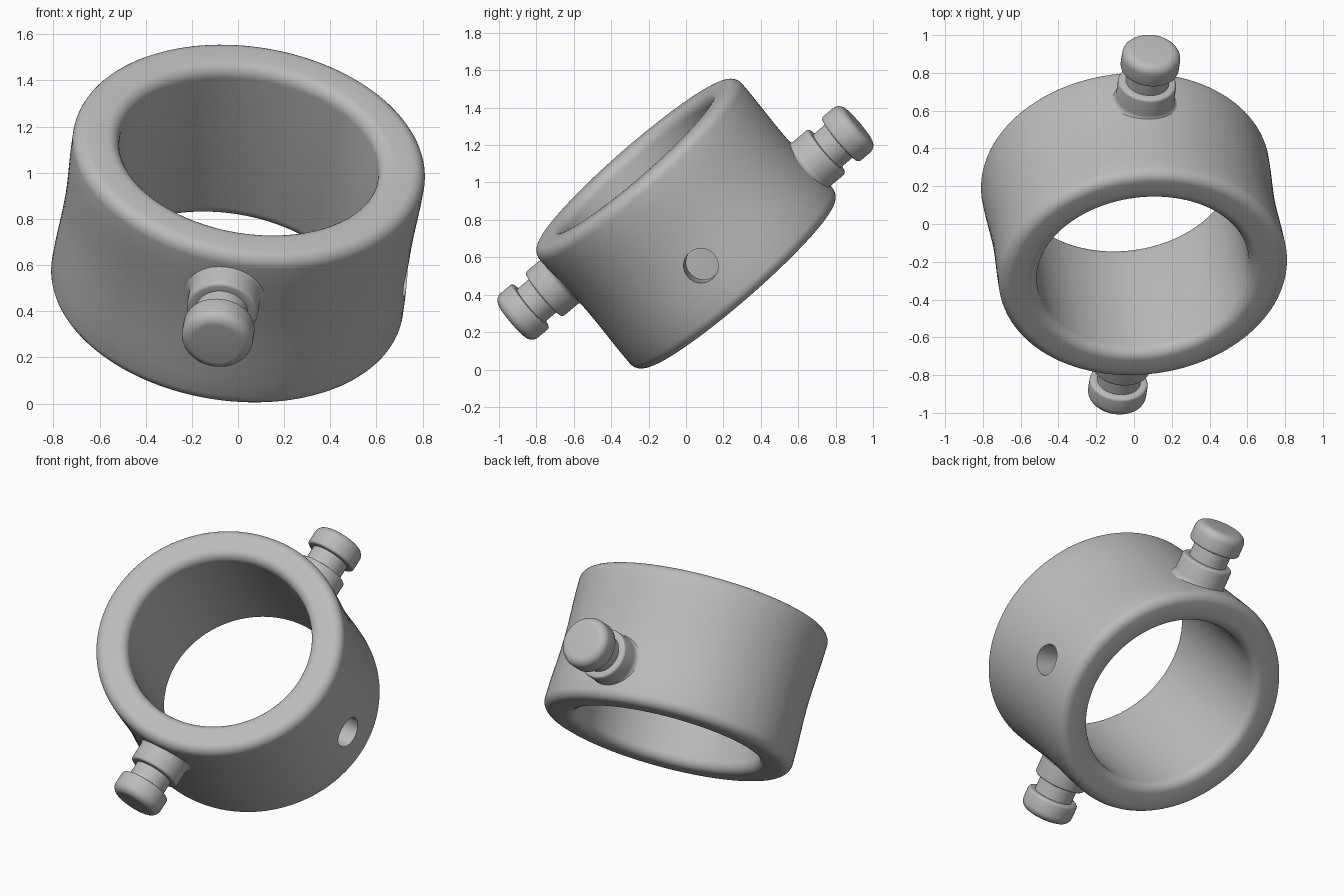
import bpy, bmesh, math
from mathutils import Vector, Matrix

if "Cube" in bpy.data.objects:
    bpy.data.objects.remove(bpy.data.objects["Cube"])

# Single material
grey = bpy.data.materials.new("light_grey")
grey.use_nodes = True
grey.diffuse_color = (0.5, 0.5, 0.5, 1)
grey.node_tree.nodes["Principled BSDF"].inputs["Base Color"].default_value = (0.5, 0.5, 0.5, 1)

# Tilted frame: local x through the hole, y along the pegs, z along the ring axis
axis = Vector((0.125, -0.65, 0.75)).normalized()
peg_dir = Vector((0.11, 0.77, 0.615))
peg_dir = (peg_dir - axis * peg_dir.dot(axis)).normalized()
side = peg_dir.cross(axis)
FRAME = Matrix((side, peg_dir, axis)).transposed().to_4x4()
FRAME.translation = (0, 0, 0.78)


def lathe(name, profile, steps, closed=False, squash=1.0):
    """Spin (radius, height) points about local z; squash flattens the section along y."""
    bm = bmesh.new()
    rings = []
    for r, z in profile:
        rings.append([bm.verts.new((r * math.cos(t), r * squash * math.sin(t), z))
                      for t in (2 * math.pi * i / steps for i in range(steps))])
    pairs = list(zip(rings, rings[1:]))
    if closed:
        pairs.append((rings[-1], rings[0]))
    else:
        bm.faces.new(rings[0])
        bm.faces.new(rings[-1])
    for a, b in pairs:
        for i in range(steps):
            j = (i + 1) % steps
            bm.faces.new((a[i], a[j], b[j], b[i]))
    bmesh.ops.recalc_face_normals(bm, faces=bm.faces[:])
    mesh = bpy.data.meshes.new(name)
    bm.to_mesh(mesh)
    bm.free()
    mesh.materials.append(grey)
    obj = bpy.data.objects.new(name, mesh)
    bpy.context.collection.objects.link(obj)
    return obj


def arc(r, z, radius, start, end, n=7):
    """Points of a rounded corner centred on (r, z)."""
    angles = [math.radians(start + (end - start) * i / n) for i in range(n + 1)]
    return [(r + radius * math.cos(t), z + radius * math.sin(t)) for t in angles]


def smooth(obj):
    bpy.ops.object.select_all(action='DESELECT')
    obj.select_set(True)
    bpy.context.view_layer.objects.active = obj
    bpy.ops.object.shade_smooth_by_angle(angle=math.radians(35))


# Ring body: oval section, rounded rims, slight waist on the outer wall
R_OUT, R_IN, HALF, F_OUT, F_IN, WAIST = 0.77, 0.567, 0.43, 0.06, 0.06, 0.012
zo, zi = HALF - F_OUT, HALF - F_IN
wall = [(R_OUT - WAIST * math.cos(math.pi * k / 8) ** 2, zo * k / 4) for k in range(-3, 4)]
profile = (arc(R_OUT - F_OUT, -zo, F_OUT, -90, 0) + wall + arc(R_OUT - F_OUT, zo, F_OUT, 0, 90)
           + arc(R_IN + F_IN, zi, F_IN, 90, 180) + arc(R_IN + F_IN, -zi, F_IN, 180, 270))
ring = lathe("ring_body", profile, 128, closed=True, squash=0.93)
ring.matrix_world = FRAME

# Round hole through one side of the wall
cutter = lathe("hole_cutter", [(0.093, -0.3), (0.093, 0.3)], 48)
cutter.hide_render = True
cutter.matrix_world = (FRAME @ Matrix.Translation((0.7, 0, -0.135))
                       @ Matrix.Rotation(math.pi / 2 - 0.1, 4, 'Y'))
cut = ring.modifiers.new("side_hole", 'BOOLEAN')
cut.object = cutter
cut.solver = 'EXACT'
bpy.ops.object.select_all(action='DESELECT')
bpy.context.view_layer.objects.active = ring
ring.select_set(True)
bpy.ops.object.modifier_apply(modifier=cut.name)
bpy.data.objects.remove(cutter)
smooth(ring)

# Pegs: small flared foot, collar, neck and rounded cap
peg_profile = ([(0.195, 0.64)] + arc(0.195, 0.725, 0.04, 270, 180, 6)
               + arc(0.14, 0.815, 0.015, 0, 90, 3)
               + [(0.115, 0.83), (0.115, 0.92)]
               + arc(0.14, 0.935, 0.015, -90, 0, 3) + arc(0.105, 1.0, 0.05, 0, 90))
for name, sign, offset in (("back_peg", 1, -0.19), ("front_peg", -1, 0.2)):
    peg = lathe(name, peg_profile, 64)
    peg.matrix_world = (FRAME @ Matrix.Translation((0, 0, offset))
                        @ Matrix.Rotation(-sign * math.pi / 2, 4, 'X'))
    smooth(peg)
